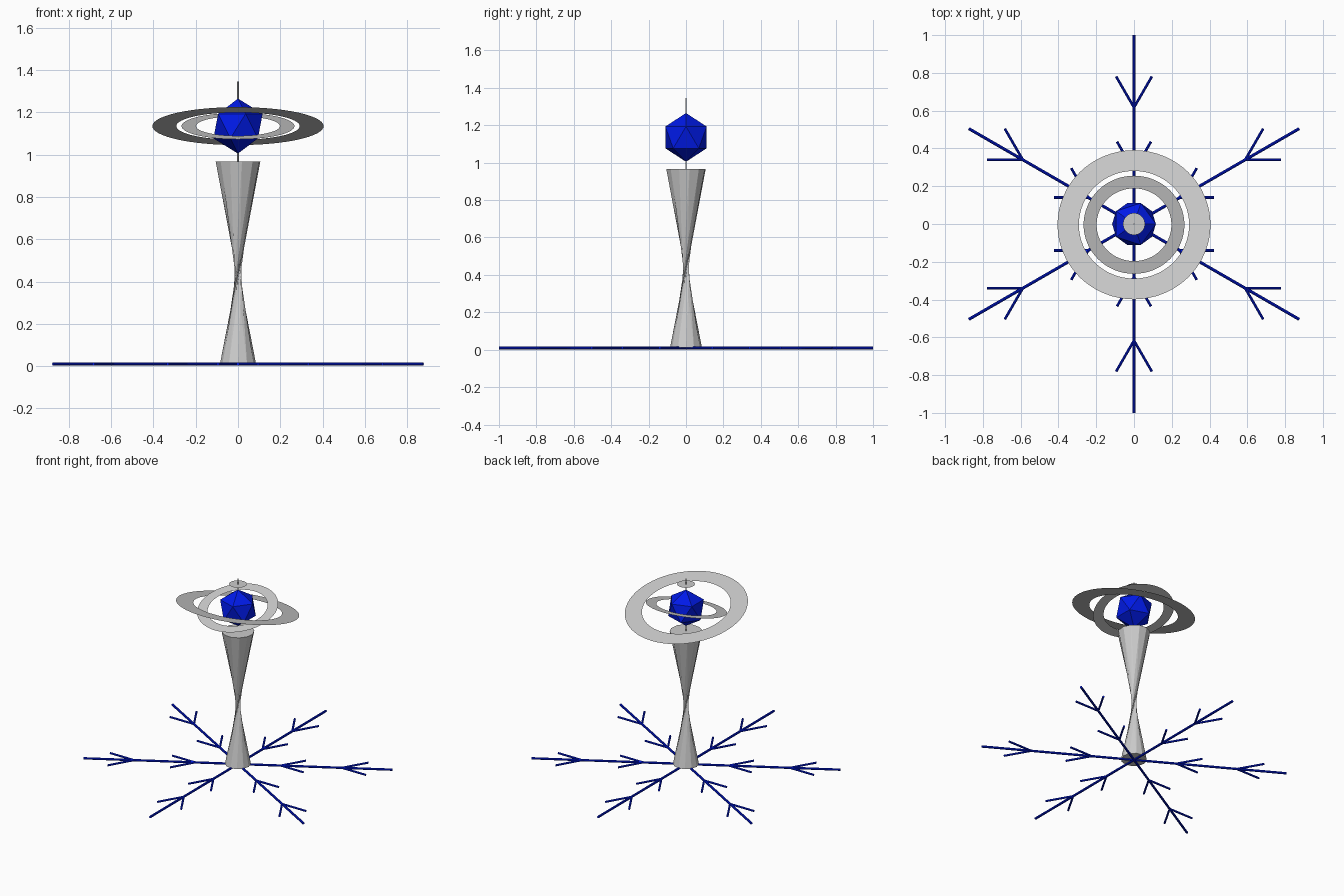
import bpy, bmesh
from math import sin, cos, pi, radians
from mathutils import Vector, Matrix

if "Cube" in bpy.data.objects:
    bpy.data.objects.remove(bpy.data.objects["Cube"])

blue = bpy.data.materials.new("blue")
blue.diffuse_color = (0.0, 0.01, 0.8, 1)
blue.use_nodes = True
blue.node_tree.nodes["Principled BSDF"].inputs["Base Color"].default_value = blue.diffuse_color


def make(name, bm, mat=None):
    bmesh.ops.recalc_face_normals(bm, faces=bm.faces)
    me = bpy.data.meshes.new(name)
    bm.to_mesh(me)
    bm.free()
    if mat:
        me.materials.append(mat)
    ob = bpy.data.objects.new(name, me)
    bpy.context.collection.objects.link(ob)
    return ob


def bar(bm, a, b, r, sides=8):
    a, b = Vector(a), Vector(b)
    rot = (b - a).to_track_quat('Z', 'Y').to_matrix().to_4x4()
    bmesh.ops.create_cone(bm, cap_ends=True, segments=sides, radius1=r, radius2=r,
                          depth=(b - a).length,
                          matrix=Matrix.Translation((a + b) / 2) @ rot)


def circle(bm, r, z, n, turn=0.0):
    return [bm.verts.new((r * cos(2 * pi * i / n + turn), r * sin(2 * pi * i / n + turn), z))
            for i in range(n)]


# Snowflake base: six arms, each with two pairs of branches
def polar(r, a):
    return Vector((r * cos(a), r * sin(a), 0.01))


for k in range(6):
    a = radians(30 + 60 * k)
    on_y = k % 3 == 1
    bm = bmesh.new()
    bar(bm, polar(0, a), polar(1.0 if on_y else 1.01, a), 0.008)
    for start, length in ((0.28, 0.18), (0.617 if on_y else 0.68, 0.19)):
        for side in (-1, 1):
            p = polar(start, a)
            d = Vector((cos(a + side * pi / 6), sin(a + side * pi / 6), 0))
            bar(bm, p, p + d * length, 0.007)
    make(f"snowflake_arm_{k + 1}", bm, blue)

# Twisted column pinched at the waist
bm = bmesh.new()
n = 12
low = circle(bm, 0.085, 0.012, n)
high = circle(bm, 0.107, 0.967, n, radians(160))
for i in range(n):
    j = (i + 1) % n
    bm.faces.new((low[i], low[j], high[j]))
    bm.faces.new((low[i], high[j], high[i]))
bm.faces.new(low[::-1])
bm.faces.new(high)
make("twisted_column", bm)

# Spindle through the crystal, with a flat disc near the top
bm = bmesh.new()
bar(bm, (0, 0, 0.96), (0, 0, 1.345), 0.004)
make("spindle", bm)
bm = bmesh.new()
bm.faces.new(circle(bm, 0.058, 1.305, 32))
make("top_disc", bm)

# Crystal
bm = bmesh.new()
bmesh.ops.create_icosphere(bm, subdivisions=1, radius=0.13)
make("crystal", bm, blue).location = (0, 0, 1.135)

# Two flat tilted rings
for name, r_in, r_out, tilt in (("outer_ring", 0.292, 0.405, -12.8),
                                ("inner_ring", 0.198, 0.267, 13.5)):
    bm = bmesh.new()
    a, b = circle(bm, r_in, 0, 64), circle(bm, r_out, 0, 64)
    for i in range(64):
        j = (i + 1) % 64
        bm.faces.new((a[i], b[i], b[j], a[j]))
    ring = make(name, bm)
    ring.location = (0, -0.004, 1.135)
    ring.rotation_euler.x = radians(tilt)
